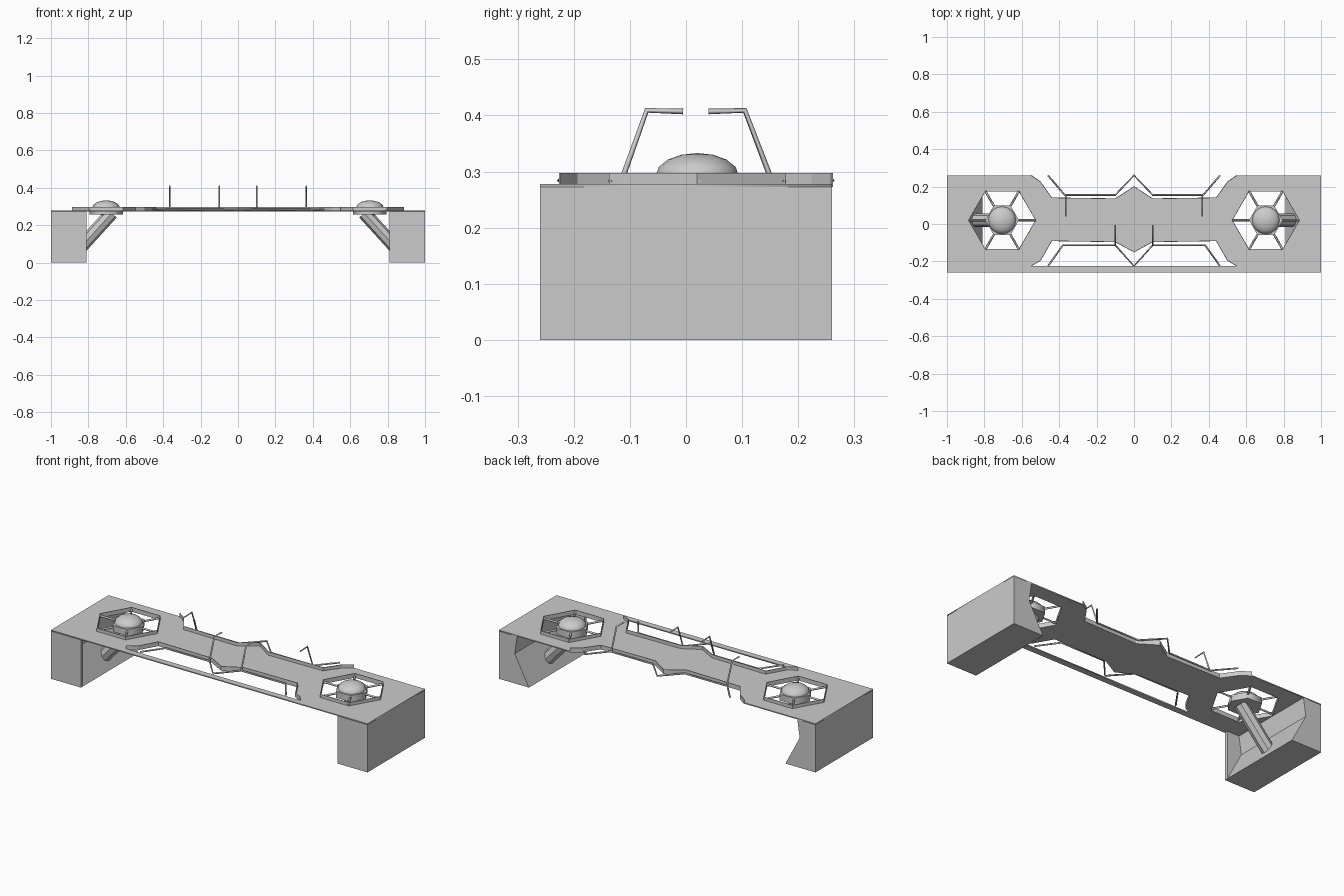
import bpy, math
from mathutils import Vector

cube = bpy.data.objects.get("Cube")
if cube:
    bpy.data.objects.remove(cube)

grey = bpy.data.materials.new("concrete_grey")
grey.use_nodes = True
grey.diffuse_color = (0.6, 0.6, 0.6, 1)
grey.node_tree.nodes["Principled BSDF"].inputs["Base Color"].default_value = (0.6, 0.6, 0.6, 1)

HUB_X, HUB_Y, HEX_R = 0.705, 0.02, 0.18
DECK_LOW, DECK_TOP, RAIL_TOP = 0.272, 0.278, 0.297


def finish(name):
    ob = bpy.context.object
    ob.name = name
    ob.data.materials.clear()
    ob.data.materials.append(grey)
    return ob


def to_mesh(ob):
    bpy.ops.object.select_all(action="DESELECT")
    bpy.context.collection.objects.link(ob)
    bpy.context.view_layer.objects.active = ob
    ob.select_set(True)
    bpy.ops.object.convert(target="MESH")


def plate(name, loops, low, high):
    """Flat plate from closed 2D loops; inner loops become holes."""
    cu = bpy.data.curves.new(name, "CURVE")
    cu.dimensions, cu.fill_mode = "2D", "BOTH"
    cu.extrude = (high - low) / 2
    for loop in loops:
        sp = cu.splines.new("POLY")
        sp.points.add(len(loop) - 1)
        for p, (x, y) in zip(sp.points, loop):
            p.co = (x, y, 0, 1)
        sp.use_cyclic_u = True
    ob = bpy.data.objects.new(name, cu)
    ob.location.z = (low + high) / 2
    to_mesh(ob)
    return finish(name)


def wire(name, points, radius):
    """Thin square bar along a path."""
    cu = bpy.data.curves.new(name, "CURVE")
    cu.dimensions, cu.bevel_depth, cu.bevel_resolution = "3D", radius, 0
    cu.use_fill_caps = True
    sp = cu.splines.new("POLY")
    sp.points.add(len(points) - 1)
    for p, co in zip(sp.points, points):
        p.co = (*co, 1)
    to_mesh(bpy.data.objects.new(name, cu))
    return finish(name)


def wall(name, points, closed=False):
    """Thin upright rail standing on the deck edge."""
    n = len(points)
    verts = [(x, y, z) for x, y in points for z in (DECK_LOW, RAIL_TOP)]
    faces = [(2 * i, 2 * ((i + 1) % n), 2 * ((i + 1) % n) + 1, 2 * i + 1)
             for i in range(n if closed else n - 1)]
    me = bpy.data.meshes.new(name)
    me.from_pydata(verts, [], faces)
    ob = bpy.data.objects.new(name, me)
    mod = ob.modifiers.new("thickness", "SOLIDIFY")
    mod.thickness, mod.offset = 0.004, 0
    to_mesh(ob)
    return finish(name)


def mirrored(points):
    """Append the x-mirrored half of a path that ends at x = 0."""
    return points + [(-p[0], *p[1:]) for p in reversed(points[:-1])]


def hexagon(cx, radius):
    return [(cx + radius * math.cos(k * math.pi / 3), HUB_Y + radius * math.sin(k * math.pi / 3))
            for k in range(6)]


# Deck with its two hexagon openings, rear recess and front slot
rear = mirrored([(-0.55, 0.26), (-0.5, 0.225), (-0.44, 0.14), (-0.1, 0.135), (0, 0.2)])
front = mirrored([(-0.55, -0.225), (-0.5, -0.195), (-0.44, -0.09), (-0.1, -0.095), (0, -0.15)])
outline = [(-1, -0.26), (-1, 0.26)] + rear + [(1, 0.26), (1, -0.26)]
plate("deck", [outline, front, hexagon(-HUB_X, HEX_R), hexagon(HUB_X, HEX_R)], DECK_LOW, DECK_TOP)
wall("rear_rail", rear)
wall("front_rail", front)

for side, s in (("left", 1), ("right", -1)):
    # Abutment: notched profile, closed by a front wall
    profile = [(1, 0), (0.81, 0), (0.9, 0.17), (0.885, DECK_LOW), (1, DECK_LOW)]
    n = len(profile)
    verts = [(s * x, y, z) for y in (-0.24, 0.26) for x, z in profile]
    faces = [tuple(range(n)), tuple(range(2 * n - 1, n - 1, -1))]
    faces += [(i, i + n, (i + 1) % n + n, (i + 1) % n) for i in range(n)]
    me = bpy.data.meshes.new("abutment")
    me.from_pydata(verts, [], faces)
    if s < 0:
        me.flip_normals()
    to_mesh(bpy.data.objects.new("abutment", me))
    finish(side + "_abutment")
    bpy.ops.mesh.primitive_cube_add(size=1, location=(s * 0.905, -0.25, DECK_LOW / 2))
    bpy.context.object.scale = (0.19, 0.02, DECK_LOW)
    finish(side + "_abutment_front_wall")

    # Hexagon rim, hub and spokes
    cx = s * HUB_X
    rim = hexagon(cx, HEX_R)
    wall(side + "_hexagon_rim", rim, True)
    plate(side + "_hub", [hexagon(cx, 0.09)], 0.258, 0.294)
    for k, (inner, outer) in enumerate(zip(hexagon(cx, 0.08), rim)):
        wire(f"{side}_spoke_{k + 1}", [(*inner, 0.283), (*outer, 0.283)], 0.006)

    # Dome lamp on the hub
    bpy.ops.mesh.primitive_uv_sphere_add(segments=16, ring_count=8, radius=1,
                                         location=(cx, HUB_Y, 0.293))
    bpy.context.object.scale = (0.074, 0.074, 0.04)
    bpy.ops.object.shade_smooth_by_angle()
    finish(side + "_dome")

    # Diagonal strut from abutment to hub
    a, b = Vector((s * 0.88, HUB_Y, 0.04)), Vector((s * 0.675, HUB_Y, 0.265))
    bpy.ops.mesh.primitive_cylinder_add(vertices=8, radius=0.036, depth=(b - a).length,
                                        location=(a + b) / 2)
    bpy.context.object.rotation_euler = (b - a).to_track_quat("Z", "Y").to_euler()
    finish(side + "_strut")

    # Lamp arms: outer pair at the rear, inner pair at the front
    wire(side + "_rear_arm", [(s * 0.365, 0.153, 0.283), (s * 0.365, 0.105, 0.409),
                              (s * 0.365, 0.04, 0.407)], 0.005)
    wire(side + "_front_arm", [(s * 0.1, -0.115, 0.283), (s * 0.1, -0.07, 0.409),
                               (s * 0.1, -0.005, 0.407)], 0.005)

# Thin bars running beside the walkway
Z = 0.284
wire("rear_bar", mirrored([(-0.46, 0.26, Z), (-0.37, 0.155, Z), (-0.1, 0.155, Z), (0, 0.26, Z)]), 0.005)
wire("front_bar", mirrored([(-0.46, -0.225, Z), (-0.38, -0.113, Z), (-0.1, -0.113, Z), (0, -0.225, Z)]), 0.005)
